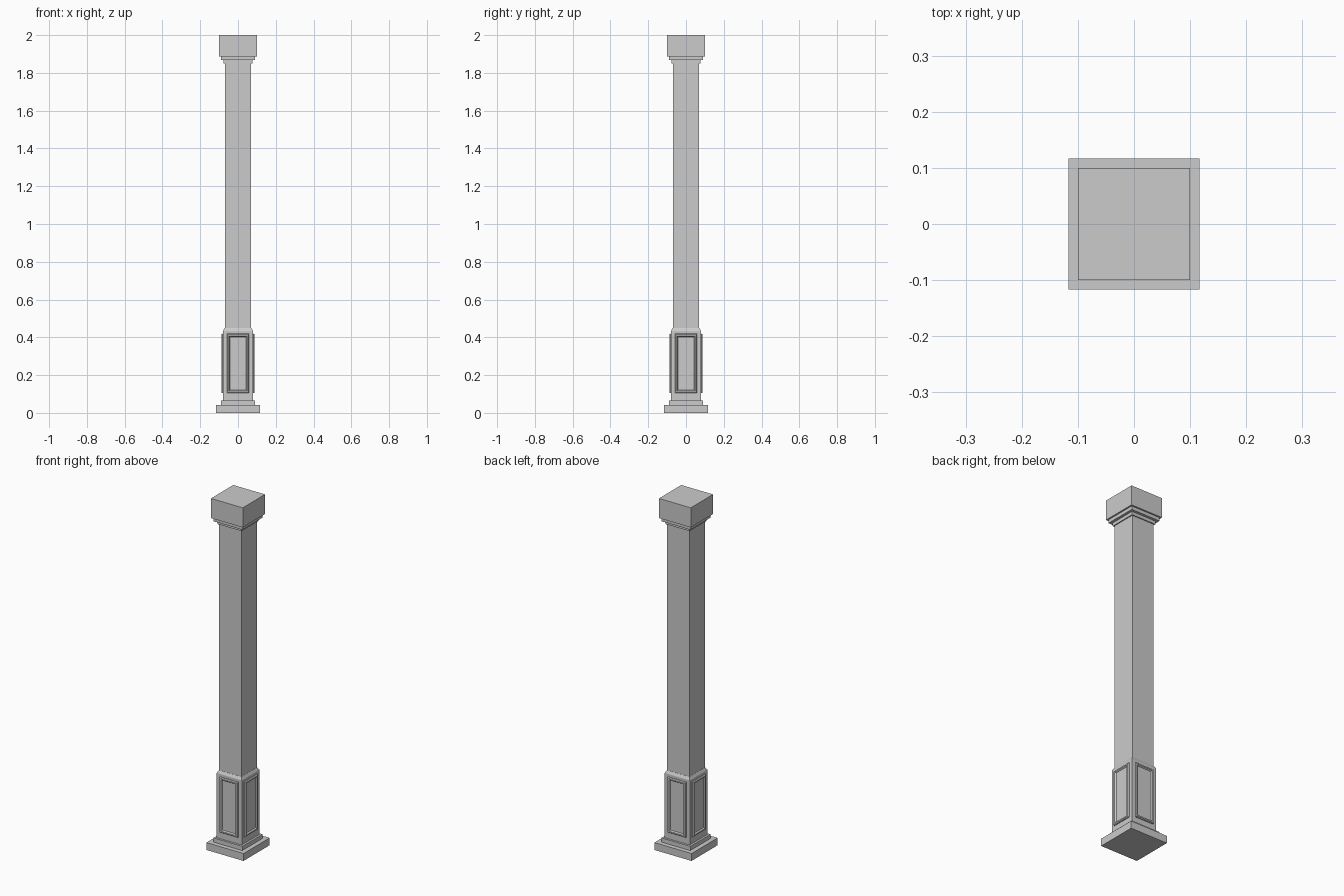
import bpy, bmesh
from math import pi
from mathutils import Matrix, Vector

if "Cube" in bpy.data.objects:
    bpy.data.objects.remove(bpy.data.objects["Cube"])


def make_object(name, bm):
    bmesh.ops.recalc_face_normals(bm, faces=bm.faces[:])
    mesh = bpy.data.meshes.new(name)
    bm.to_mesh(mesh)
    bm.free()
    ob = bpy.data.objects.new(name, mesh)
    bpy.context.collection.objects.link(ob)
    return ob


def bridge(bm, a, b):
    for i in range(4):
        j = (i + 1) % 4
        bm.faces.new((a[i], a[j], b[j], b[i]))


def square_stack(name, profile):
    """Closed square solid from (half width, height) points."""
    bm = bmesh.new()
    rings = [[bm.verts.new((sx * h, sy * h, z))
              for sx, sy in ((-1, -1), (1, -1), (1, 1), (-1, 1))]
             for h, z in profile]
    for a, b in zip(rings, rings[1:]):
        bridge(bm, a, b)
    bm.faces.new(rings[0])
    bm.faces.new(rings[-1])
    return make_object(name, bm)


BODY = 0.079        # half width of the pedestal


def panel(name, turn):
    """Moulded rectangular frame with a flat field, on one pedestal side."""
    half_w, z0, z1 = 0.058, 0.104, 0.419
    profile = [(0, -0.002), (0, 0.004), (0.004, 0.009),
               (0.011, 0.009), (0.016, 0.002)]
    bm = bmesh.new()
    rot = Matrix.Rotation(turn, 4, 'Z')
    rings = []
    for inset, out in profile:
        w, a, b = half_w - inset, z0 + inset, z1 - inset
        rings.append([bm.verts.new(rot @ Vector((x, -BODY - out, z)))
                      for x, z in ((-w, a), (w, a), (w, b), (-w, b))])
    for a, b in zip(rings, rings[1:]):
        bridge(bm, a, b)
    bm.faces.new(rings[0])
    bm.faces.new(rings[-1])
    return make_object(name, bm)


# Stepped foot and pedestal with chamfered top
square_stack("base_plinth", [(0.117, 0), (0.117, 0.042)])
square_stack("base_step", [(0.091, 0.042), (0.091, 0.066)])
square_stack("pedestal", [(BODY, 0.066), (BODY, 0.434), (0.071, 0.449)])

# Raised panels on all four sides
for i, side in enumerate(("front", "right", "back", "left")):
    panel(side + "_panel", i * pi / 2)

# Plain shaft
square_stack("shaft", [(0.07, 0.449), (0.07, 1.851)])

# Stepped neck and square cap
square_stack("capital", [(0.076, 1.851), (0.076, 1.869), (0.091, 1.869),
                         (0.091, 1.888), (0.1, 1.888), (0.1, 2.0)])
